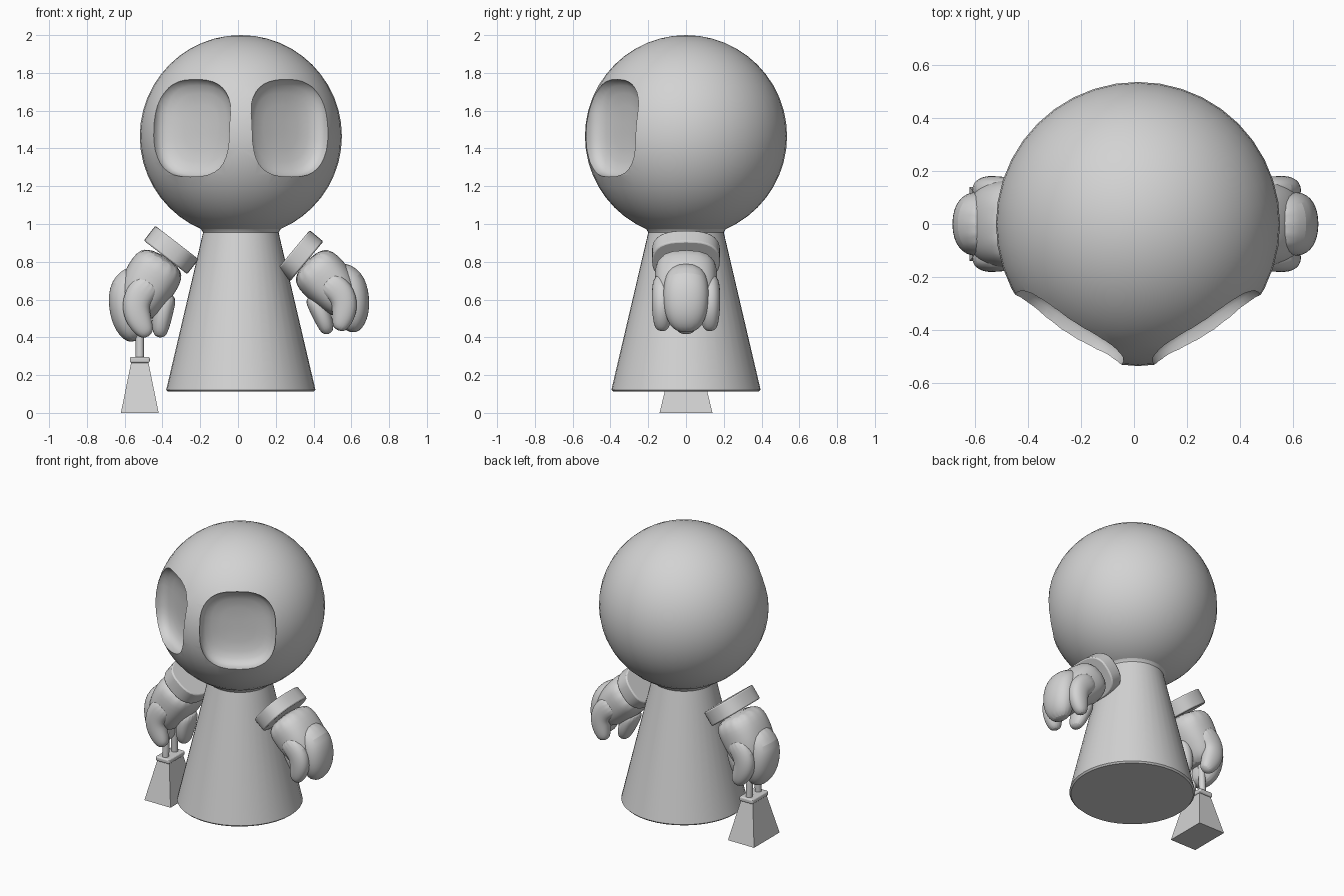
import bpy, bmesh
from math import sin, cos, pi, radians
from mathutils import Vector, Matrix

cube = bpy.data.objects.get("Cube")
if cube:
    bpy.data.objects.remove(cube, do_unlink=True)

grey = bpy.data.materials.new("plain_grey")
grey.use_nodes = True
colour = (0.65, 0.65, 0.65, 1)
grey.diffuse_color = colour
grey.node_tree.nodes["Principled BSDF"].inputs["Base Color"].default_value = colour

CX = 0.015                       # centre line of head and body
HEAD = Vector((CX, 0, 1.465))
HEAD_R = 0.535


def finish(name, bm, angle=40):
    bmesh.ops.recalc_face_normals(bm, faces=bm.faces)
    mesh = bpy.data.meshes.new(name)
    bm.to_mesh(mesh)
    bm.free()
    ob = bpy.data.objects.new(name, mesh)
    bpy.context.collection.objects.link(ob)
    mesh.materials.append(grey)
    if angle:
        bpy.ops.object.select_all(action='DESELECT')
        ob.select_set(True)
        bpy.context.view_layer.objects.active = ob
        bpy.ops.object.shade_smooth_by_angle(angle=radians(angle))
    return ob


def skin(rings):
    """Closed surface through rings of points, capped at both ends."""
    bm = bmesh.new()
    rows = [[bm.verts.new(p) for p in ring] for ring in rings]
    n = len(rows[0])
    for a, b in zip(rows, rows[1:]):
        for i in range(n):
            j = (i + 1) % n
            bm.faces.new((a[i], a[j], b[j], b[i]))
    bm.faces.new(rows[0])
    bm.faces.new(rows[-1][::-1])
    return bm


def oval(n, power):
    """Unit superellipse."""
    e = 2 / power
    out = []
    for i in range(n):
        c, s = cos(2 * pi * i / n), sin(2 * pi * i / n)
        out.append((abs(c) ** e * (1 if c > 0 else -1), abs(s) ** e * (1 if s > 0 else -1)))
    return out


# Body: cone with a small flare under the head
profile = [(0.385, 0.112), (0.395, 0.122), (0.2, 0.955), (0.212, 0.975), (0.25, 1.0)]
finish("body", skin([[(CX + r * x, r * y, z) for x, y in oval(40, 2)] for r, z in profile]))

# Head: ball with two bowl-shaped eye sockets
bm = bmesh.new()
bmesh.ops.create_uvsphere(bm, u_segments=40, v_segments=24, radius=HEAD_R)
bmesh.ops.translate(bm, verts=bm.verts, vec=HEAD)
head = finish("head", bm, None)
bowl = [(0.7, 1), (0.45, 1), (0.425, 0.96), (0.405, 0.86), (0.39, 0.7), (0.382, 0.45), (0.38, 0.15)]
for side in (-1, 1):
    turn = radians(33.3) * side
    out = Vector((sin(turn), -cos(turn), 0))
    across = Vector((cos(turn), sin(turn), 0))
    up = Vector((0, 0, 1))
    mid = HEAD + up * 0.045
    rings = [[mid + out * d + across * (0.24 * s * x) + up * (0.26 * s * z)
              for x, z in oval(36, 2.8)] for d, s in bowl]
    cutter = finish("eye_cutter", skin(rings), None)
    cutter.hide_render = True
    mod = head.modifiers.new("eye_socket", 'BOOLEAN')
    mod.operation = 'DIFFERENCE'
    mod.solver = 'EXACT'
    mod.object = cutter
    bpy.ops.object.select_all(action='DESELECT')
    head.select_set(True)
    bpy.context.view_layer.objects.active = head
    bpy.ops.object.modifier_apply(modifier=mod.name)
    bpy.data.objects.remove(cutter, do_unlink=True)
bpy.ops.object.shade_smooth_by_angle(angle=radians(40))


# Gloves: each path point is (x, z, half thickness, half width)
PALM = [(.03, -.02, .125, .165), (.12, -.11, .145, .17), (.2, -.2, .125, .165), (.25, -.3, .08, .13)]
MIDDLE = [(.16, -.08, .08, .1), (.26, -.14, .1, .12), (.285, -.23, .088, .125),
          (.285, -.33, .077, .11), (.265, -.405, .04, .06)]
OUTER = [(.12, -.12, .07, .05), (.22, -.19, .077, .055), (.24, -.27, .072, .055),
         (.22, -.35, .055, .048), (.2, -.395, .03, .03)]
THUMB = [(.06, -.2, .05, .07), (.1, -.28, .052, .08), (.13, -.35, .048, .07), (.15, -.415, .03, .04)]
CUFF = [(-.038, .032, .137, .18), (.034, -.028, .137, .18)]


def limb(name, path, place, y=0, power=2.2, soft=True):
    rings = []
    for i, (x, z, a, b) in enumerate(path):
        p, q = path[max(i - 1, 0)], path[min(i + 1, len(path) - 1)]
        t = Vector((q[0] - p[0], 0, q[1] - p[1])).normalized()
        n = Vector((-t.z, 0, t.x))
        rings.append([place @ (Vector((x, y, z)) + n * (a * u) + Vector((0, b * v, 0)))
                      for u, v in oval(16 if soft else 32, power)])
    ob = finish(name, skin(rings))
    if soft:
        ob.modifiers.new("round", 'SUBSURF').levels = 2
        ob.modifiers["round"].render_levels = 2
    else:
        bevel = ob.modifiers.new("edge", 'BEVEL')
        bevel.width = 0.008
        bevel.segments = 2
        bevel.limit_method = 'ANGLE'


left = Matrix.Translation((0.33, 0, 0.83))
right = (Matrix.Translation((-0.355, 0, 0.86)) @ Matrix.Rotation(radians(-12.5), 4, 'Y')
         @ Matrix.Diagonal((-1.06, 1, 1.06, 1)))
for label, place in (("left", left), ("right", right)):
    limb(label + "_cuff", CUFF, place, power=2.6, soft=False)
    limb(label + "_palm", PALM, place, power=2.5)
    limb(label + "_middle_finger", MIDDLE, place)
    limb(label + "_thumb", THUMB, place)
    limb(label + "_front_finger", OUTER, place, y=-0.127)
    limb(label + "_back_finger", OUTER, place, y=0.127)


# Bag hanging from the right hand
def box(name, levels):
    corners = [(-1, -1), (1, -1), (1, 1), (-1, 1)]
    return finish(name, skin([[(-0.52 + hx * x, hy * y, z) for x, y in corners]
                              for z, hx, hy in levels]), None)


box("bag", [(0, 0.1, 0.14), (0.27, 0.045, 0.075)])
rim = box("bag_rim", [(0.265, 0.053, 0.088), (0.297, 0.053, 0.088)])
soft_edge = rim.modifiers.new("edge", 'BEVEL')
soft_edge.width = 0.01
soft_edge.segments = 3
for label, y in (("front", -0.05), ("back", 0.05)):
    finish(label + "_bag_handle",
           skin([[(-0.52 + 0.022 * u, y * k + 0.022 * v, z) for u, v in oval(16, 2)]
                 for z, k in ((0.28, 1), (0.52, 0.8))]))
